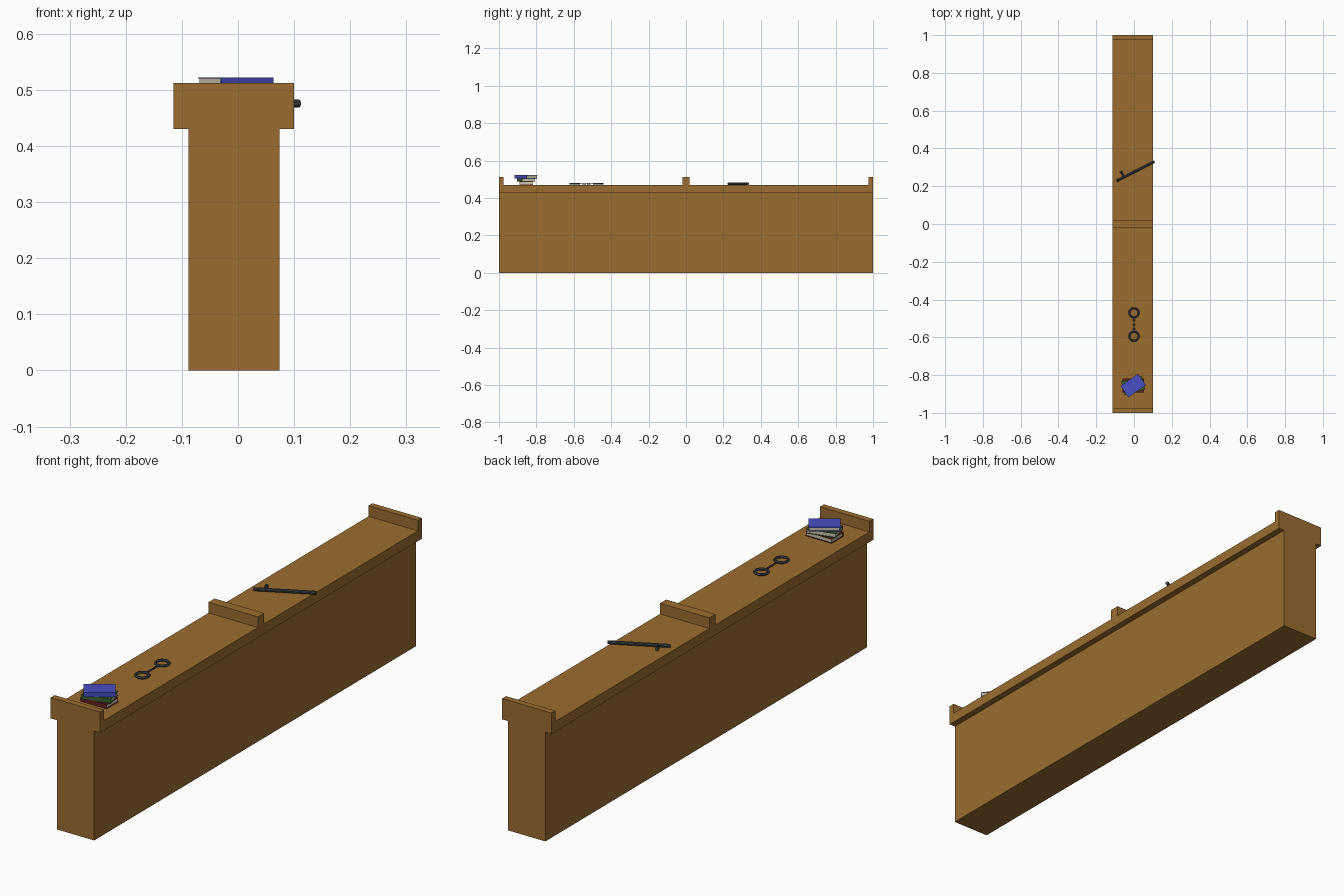
import bpy, bmesh, math
from mathutils import Vector, Matrix

if "Cube" in bpy.data.objects:
    bpy.data.objects.remove(bpy.data.objects["Cube"])


def material(name, rgb):
    m = bpy.data.materials.new(name)
    m.diffuse_color = (*rgb, 1)
    m.use_nodes = True
    m.node_tree.nodes["Principled BSDF"].inputs["Base Color"].default_value = m.diffuse_color
    return m


WOOD = material("wood", (0.33, 0.155, 0.03))
METAL = material("dark_metal", (0.055, 0.06, 0.065))
PAPER = material("paper", (0.62, 0.56, 0.42))
COVERS = [material("red_cover", (0.13, 0.015, 0.015)),
          material("green_cover", (0.04, 0.12, 0.03)),
          material("blue_cover", (0.07, 0.08, 0.55))]
TOP = 0.47  # height of the flat top surface


def make(name, bm, mat, matrix=Matrix()):
    bmesh.ops.recalc_face_normals(bm, faces=bm.faces)
    me = bpy.data.meshes.new(name)
    bm.to_mesh(me)
    bm.free()
    me.materials.append(mat)
    ob = bpy.data.objects.new(name, me)
    ob.matrix_world = matrix
    bpy.context.collection.objects.link(ob)
    return ob


def box(name, lo, hi, mat, matrix=Matrix()):
    lo, hi = Vector(lo), Vector(hi)
    bm = bmesh.new()
    bmesh.ops.create_cube(bm, size=1)
    for v in bm.verts:
        v.co = (lo + hi) / 2 + v.co * (hi - lo)
    return make(name, bm, mat, matrix)


def extrude_y(name, profile, y0, y1, mat, matrix=Matrix()):
    bm = bmesh.new()
    face = bm.faces.new([bm.verts.new((x, y0, z)) for x, z in profile])
    new = bmesh.ops.extrude_face_region(bm, geom=[face])["geom"]
    bmesh.ops.translate(bm, vec=(0, y1 - y0, 0),
                        verts=[g for g in new if isinstance(g, bmesh.types.BMVert)])
    return make(name, bm, mat, matrix)


def rod(name, a, b, r, mat, sides=10):
    a, b = Vector(a), Vector(b)
    d = b - a
    bm = bmesh.new()
    bmesh.ops.create_cone(bm, cap_ends=True, segments=sides, radius1=r, radius2=r, depth=d.length)
    m = Matrix.Translation((a + b) / 2) @ d.to_track_quat('Z', 'Y').to_matrix().to_4x4()
    return make(name, bm, mat, m)


def ring(name, centre, radius, tube, mat, stretch=1.0, tilt=0.0, segs=16, sides=6):
    bm = bmesh.new()
    loops = []
    for i in range(segs):
        a = 2 * math.pi * i / segs
        loop = []
        for j in range(sides):
            b = 2 * math.pi * j / sides
            r = radius + tube * math.cos(b)
            loop.append(bm.verts.new((r * math.cos(a), r * math.sin(a) * stretch, tube * math.sin(b))))
        loops.append(loop)
    for i in range(segs):
        p, q = loops[i], loops[(i + 1) % segs]
        for j in range(sides):
            k = (j + 1) % sides
            bm.faces.new((p[j], q[j], q[k], p[k]))
    return make(name, bm, mat, Matrix.Translation(centre) @ Matrix.Rotation(tilt, 4, 'Y'))


# Wall with overhanging cap
extrude_y("wall_and_cap",
          [(-0.088, 0), (0.074, 0), (0.074, 0.43), (0.10, 0.43), (0.10, TOP),
           (-0.115, TOP), (-0.115, 0.43), (-0.088, 0.43)], -1, 1, WOOD)

# Raised dividers at both ends and the middle
for name, y0, y1 in (("front_ridge", -1, -0.976), ("middle_ridge", -0.019, 0.019),
                     ("back_ridge", 0.976, 1)):
    box(name, (-0.115, y0, TOP), (0.10, y1, 0.512), WOOD)

# Three stacked books: C-shaped cover with the spine on local -y, and a page block
L, W, H, T = 0.113, 0.073, 0.0175, 0.0025
for i, (label, angle) in enumerate((("bottom", 0), ("middle", 15), ("top", 35))):
    base = (Matrix.Translation((-0.004, -0.855, TOP + i * H))
            @ Matrix.Rotation(math.radians(angle), 4, 'Z'))
    shape = [(-W / 2, 0), (W / 2, 0), (W / 2, T), (-W / 2 + T, T),
             (-W / 2 + T, H - T), (W / 2, H - T), (W / 2, H), (-W / 2, H)]
    extrude_y(label + "_book_cover", shape, -L / 2, L / 2, COVERS[i],
              base @ Matrix.Rotation(math.pi / 2, 4, 'Z'))
    box(label + "_book_pages", (-L / 2 + 0.002, -W / 2 + T, T),
        (L / 2 - 0.002, W / 2 - 0.002, H - T), PAPER, base)

# Handcuffs: two rings joined by a short chain
z = TOP + 0.006
for label, y in (("front", -0.594), ("back", -0.470)):
    ring(label + "_cuff", (0, y, z), 0.0245, 0.005, METAL)
for i in range(5):
    ring(f"chain_link_{i}", (0, -0.556 + i * 0.012, z), 0.0035, 0.0013, METAL,
         stretch=2.1, tilt=(i % 2) * math.pi / 2, segs=10, sides=5)

# Baton with side handle
zb = TOP + 0.0055
a, b = Vector((-0.092, 0.228, zb)), Vector((0.109, 0.331, zb))
d = (b - a).normalized()
n = Vector((-d.y, d.x, 0))
grip = a + d * 0.043
rod("baton_shaft", a, b, 0.007, METAL)
rod("baton_side_handle", grip, grip + n * 0.032, 0.005, METAL)
rod("baton_handle_knob", grip + n * 0.024, grip + n * 0.036, 0.007, METAL)
